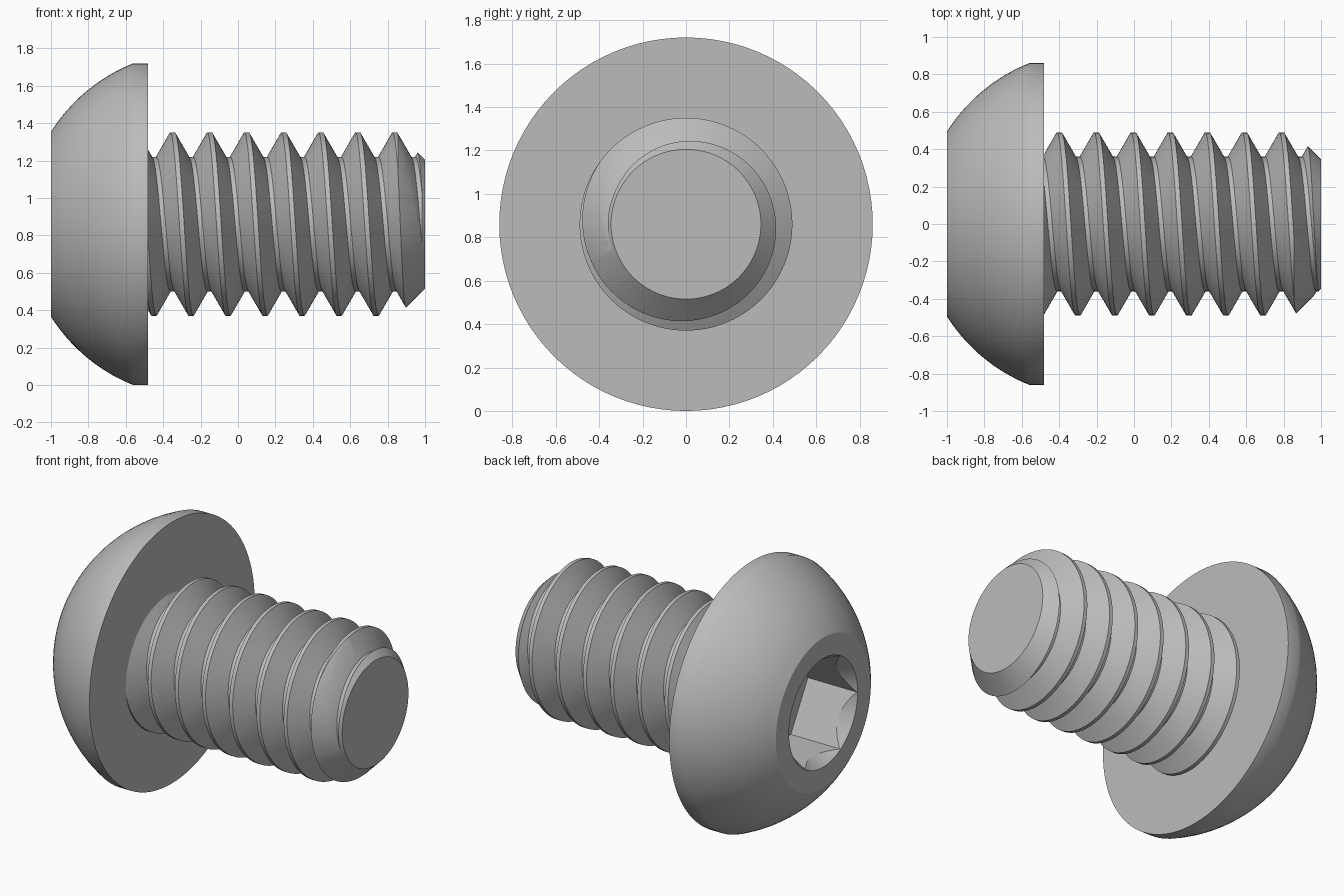
import bpy, bmesh, math
from mathutils import Vector

SEG = 96             # segments around the axis
AXIS_Z = 0.86        # height of the screw axis
PITCH = 0.198
CREST, ROOT = 0.49, 0.36
TIP = 0.345          # radius of the flat end

cube = bpy.data.objects.get("Cube")
if cube:
    bpy.data.objects.remove(cube, do_unlink=True)

steel = bpy.data.materials.new("grey steel")
steel.use_nodes = True
steel.diffuse_color = (0.5, 0.5, 0.5, 1)
steel.node_tree.nodes["Principled BSDF"].inputs["Base Color"].default_value = (0.5, 0.5, 0.5, 1)


def ring_point(x, r, angle):
    return Vector((x, r * math.cos(angle), AXIS_Z + r * math.sin(angle)))


def finish(name, bm):
    bmesh.ops.recalc_face_normals(bm, faces=bm.faces)
    mesh = bpy.data.meshes.new(name)
    bm.to_mesh(mesh)
    bm.free()
    mesh.materials.append(steel)
    obj = bpy.data.objects.new(name, mesh)
    bpy.context.collection.objects.link(obj)
    return obj


def lathe(name, profile, sides=SEG):
    """Closed solid turned around the x axis from (x, radius) points, capped at both ends."""
    bm = bmesh.new()
    rings = [[bm.verts.new(ring_point(x, r, math.tau * i / sides)) for i in range(sides)]
             for x, r in profile]
    for a, b in zip(rings, rings[1:]):
        for i in range(sides):
            n = (i + 1) % sides
            bm.faces.new((a[i], a[n], b[n], b[i]))
    bm.faces.new(rings[0])
    bm.faces.new(rings[-1])
    return finish(name, bm)


def cut(target, cutter, operation):
    mod = target.modifiers.new(operation.lower(), "BOOLEAN")
    mod.operation = operation
    mod.solver = "EXACT"
    mod.object = cutter
    bpy.context.view_layer.objects.active = target
    bpy.ops.object.modifier_apply(modifier=mod.name)
    bpy.data.objects.remove(cutter, do_unlink=True)


def smooth(obj):
    bpy.ops.object.select_all(action="DESELECT")
    obj.select_set(True)
    bpy.context.view_layer.objects.active = obj
    bpy.ops.object.shade_smooth_by_angle(angle=math.radians(25))


# Domed head: spherical dome, short rim, flat underside
centre, radius = -0.217, 0.926
dome = []
for i in range(17):
    x = -1 + 0.44 * i / 16
    dome.append((x, math.sqrt(radius ** 2 - (x - centre) ** 2)))
head = lathe("head", dome + [(-0.48, dome[-1][1])])

# Hex socket with a conical lead-in
cut(head, lathe("hex_cutter", [(-1.1, 0.354), (-0.64, 0.354)], 6), "DIFFERENCE")
slope = 0.05 / 0.075
cut(head, lathe("lead_in_cutter", [(-1.05, 0.357 + 0.05 * slope), (-0.9, 0.357 - 0.1 * slope)]),
    "DIFFERENCE")
smooth(head)

# Threaded shank: right-handed helical ridge, each turn sharing its edge with the next
bm = bmesh.new()
tooth = [(-0.0125, CREST), (0.0125, CREST), (PITCH / 2 - 0.012, ROOT), (PITCH / 2 + 0.012, ROOT)]
first_crest = -0.35 - 3 * PITCH
columns = []
for i in range(SEG):
    angle = math.pi / 2 + math.tau * i / SEG
    columns.append([bm.verts.new(ring_point(first_crest + PITCH * (turn + i / SEG) + dx, r, angle))
                    for turn in range(13) for dx, r in tooth])
for i in range(SEG):
    a, b = columns[i], columns[(i + 1) % SEG]
    if i == SEG - 1:
        b = b[len(tooth):]
    for j in range(min(len(a), len(b)) - 1):
        bm.faces.new((a[j], b[j], b[j + 1], a[j + 1]))
for x, side in ((-0.6, -1), (1.1, 1)):
    bmesh.ops.bisect_plane(bm, geom=bm.verts[:] + bm.edges[:] + bm.faces[:], plane_co=(x, 0, 0),
                           plane_no=(side, 0, 0), clear_outer=True)
bmesh.ops.holes_fill(bm, edges=[e for e in bm.edges if e.is_boundary], sides=0)
shank = finish("threaded_shank", bm)

# Chamfered tip and flat ends
cut(shank, lathe("tip_trimmer", [(-0.5, 0.7), (TIP + 0.3, 0.7), (1, TIP)]), "INTERSECT")
smooth(shank)
